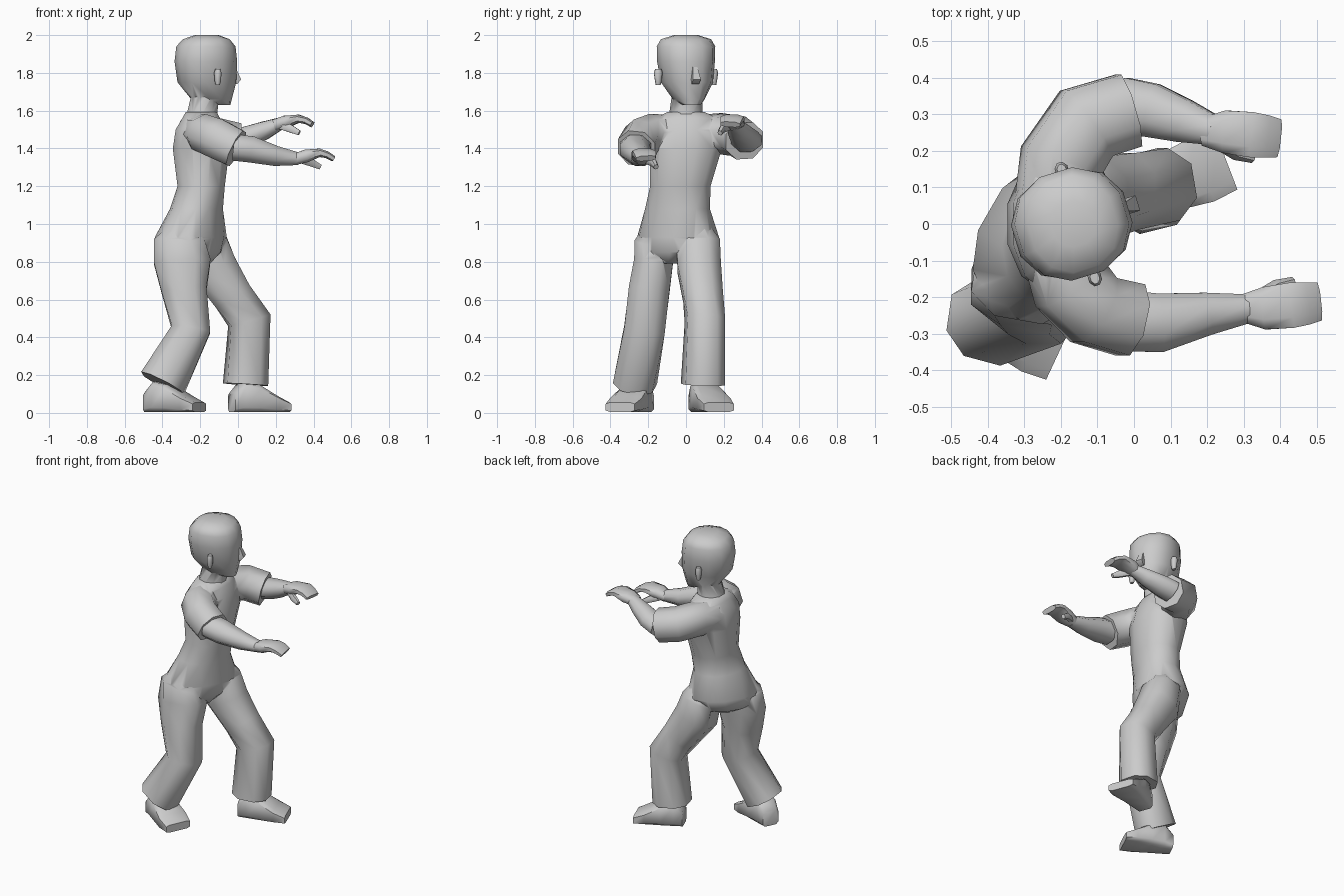
import bpy, bmesh
from math import sin, cos, pi, radians
from mathutils import Vector

if "Cube" in bpy.data.objects:
    bpy.data.objects.remove(bpy.data.objects["Cube"])

UP = (0, 0, 1)


def smooth(ob, angle):
    bpy.ops.object.select_all(action='DESELECT')
    ob.select_set(True)
    bpy.context.view_layer.objects.active = ob
    bpy.ops.object.shade_smooth_by_angle(angle=radians(angle))


def loft(name, rings, n=8, p=1.0, axis=None):
    """Skin rings (x, y, z, depth radius, side radius, yaw) along their path,
    or all square to a fixed axis."""
    bm = bmesh.new()
    pts = [Vector(r[:3]) for r in rings]
    last, loops = len(pts) - 1, []
    c0 = abs(cos(pi / n)) ** p
    for i, r in enumerate(rings):
        yaw = radians(r[5]) if len(r) > 5 else 0
        side = Vector((-sin(yaw), cos(yaw), 0))
        if axis:
            t = Vector(axis)
        else:
            a = (pts[i] - pts[max(i - 1, 0)]).normalized()
            b = (pts[min(i + 1, last)] - pts[i]).normalized()
            t = (a + b).normalized()
        side = (side - t * side.dot(t)).normalized()
        depth = t.cross(side)
        loop = []
        for k in range(n):
            ang = 2 * pi * (k + 0.5) / n
            c, s = cos(ang), sin(ang)
            u = (1 if c > 0 else -1) * abs(c) ** p / c0
            v = (1 if s > 0 else -1) * abs(s) ** p / c0
            loop.append(bm.verts.new(pts[i] + depth * u * r[3] + side * v * r[4]))
        loops.append(loop)
    for a, b in zip(loops, loops[1:]):
        for k in range(n):
            bm.faces.new((a[k], a[(k + 1) % n], b[(k + 1) % n], b[k]))
    bm.faces.new(loops[0])
    bm.faces.new(loops[-1])
    bmesh.ops.recalc_face_normals(bm, faces=bm.faces)
    me = bpy.data.meshes.new(name)
    bm.to_mesh(me)
    bm.free()
    ob = bpy.data.objects.new(name, me)
    bpy.context.collection.objects.link(ob)
    smooth(ob, 60)
    return ob


def fuse(base, parts, angle):
    """Union the parts into the base so no hidden walls remain."""
    for part in parts:
        mod = base.modifiers.new("union", 'BOOLEAN')
        mod.operation, mod.solver, mod.object = 'UNION', 'EXACT', part
        bpy.context.view_layer.objects.active = base
        # keep the union ahead of the shading modifier, if there is one
        bpy.ops.object.modifier_move_to_index(modifier=mod.name, index=0)
        bpy.ops.object.modifier_apply(modifier=mod.name)
        bpy.data.objects.remove(part)
    smooth(base, angle)


def foot(name, x, y, yaw):
    """Shoe lofted from narrow heel to wide low toe, with a flat sole."""
    dx, dy = cos(radians(yaw)), sin(radians(yaw))
    loft(name, [(x + o * dx, y + o * dy, .005 + h / 2, h / 2, w, yaw) for o, h, w in (
        (-.155, .1, .055), (-.1, .16, .066), (-.02, .145, .08),
        (.08, .085, .093), (.15, .05, .085))], p=0.4, axis=(dx, dy, 0))


# Head, turned slightly to its left
head = loft("head", [(-.085, .03, 1.63, .042, .045, 17), (-.14, .015, 1.66, .105, .078, 17),
                     (-.165, .005, 1.75, .15, .13, 17), (-.17, 0, 1.86, .16, .145, 17),
                     (-.17, 0, 1.94, .15, .148, 17), (-.168, 0, 1.978, .118, .128, 17),
                     (-.165, 0, 2.0, .06, .06, 17)], n=12, p=0.9, axis=UP)
neck = loft("neck", [(-.2, 0, 1.5, .1, .1), (-.19, 0, 1.58, .082, .085),
                     (-.175, .005, 1.69, .07, .075)], n=10, axis=UP)
fuse(head, [neck], 60)
loft("nose", [(-.035, .043, 1.84, .014, .012, 17), (-.021, .048, 1.765, .033, .022, 17),
              (-.03, .045, 1.74, .02, .018, 17)], n=4, axis=UP)
for label, x, y in (("right_ear", -.107, -.147), ("left_ear", -.197, .147)):
    loft(label, [(x, y, 1.735, .01, .012, 17), (x, y, 1.755, .015, .016, 17),
                 (x, y, 1.80, .018, .022, 17), (x, y, 1.82, .012, .016, 17)], axis=UP)

# Shirt and pelvis, hips twisted toward the trailing leg
torso = loft("clothed_body", [
    (-.225, -.075, .79, .08, .05, -25), (-.25, -.055, .85, .15, .175, -30),
    (-.25, -.042, .93, .165, .222, -30), (-.22, -.045, 1.08, .132, .167, -14),
    (-.195, -.03, 1.2, .125, .16), (-.195, 0, 1.4, .15, .19),
    (-.2, .0, 1.5, .13, .19), (-.195, .005, 1.56, .1, .165),
    (-.195, .0, 1.592, .082, .1)], n=12, p=0.92, axis=UP)

# Trousers and shoes
right_leg = loft("right_leg", [
    (-.27, -.14, 1.0, .06, .06), (-.3, -.16, .9, .14, .105, -10), (-.295, -.172, .8, .15, .103),
    (-.285, -.195, .65, .12, .108), (-.25, -.22, .44, .103, .108),
    (-.4, -.27, .155, .12, .108, -15)], p=0.85)
left_leg = loft("left_leg", [
    (-.18, .05, 1.0, .06, .06), (-.165, .065, .9, .11, .115), (-.13, .07, .77, .125, .115),
    (-.03, .09, .62, .107, .105), (.06, .1, .49, .11, .1, 10),
    (.04, .09, .15, .111, .108, 14)], p=0.85)
foot("right_foot", -.34, -.285, -25)
foot("left_foot", .112, .12, 21)

# Short sleeves curving forward from the shoulders
right_sleeve = loft("right_sleeve", [
    (-.2, -.07, 1.485, .085, .1), (-.17, -.17, 1.475, .1, .105),
    (-.11, -.235, 1.45, .105, .1), (-.01, -.262, 1.4, .1, .1)], p=0.92)
left_sleeve = loft("left_sleeve", [
    (-.22, .06, 1.485, .085, .1), (-.2, .17, 1.48, .1, .11),
    (-.13, .275, 1.465, .1, .11), (-.015, .31, 1.44, .098, .102)], p=0.92)
fuse(torso, [right_leg, left_leg, right_sleeve, left_sleeve], 60)

# Forearms tapering to the wrists
loft("right_forearm", [(-.02, -.265, 1.405, .07, .083), (.07, -.27, 1.395, .07, .08),
                       (.2, -.245, 1.36, .053, .058), (.32, -.23, 1.345, .033, .038)])
loft("left_forearm", [(-.03, .32, 1.44, .06, .08), (.05, .31, 1.46, .058, .073),
                      (.14, .28, 1.495, .048, .058), (.22, .255, 1.53, .033, .04)])

# Hands: flat palm with drooping fingers, thumb on the inner side
for label, x, y, z, s in (("right", .30, -.23, 1.342, 1), ("left", .19, .252, 1.522, -1)):
    loft(label + "_hand", [(x, y, z, .03, .038), (x + .06, y, z + .018, .034, .058),
                           (x + .13, y + s * .008, z + .035, .022, .062),
                           (x + .17, y + s * .013, z + .025, .018, .058),
                           (x + .203, y + s * .018, z + .005, .016, .052)], p=0.7)
    loft(label + "_thumb", [(x + .04, y + s * .025, z, .022, .02),
                            (x + .09, y + s * .058, z - .018, .02, .018),
                            (x + .135, y + s * .072, z - .04, .013, .012)], n=6)
